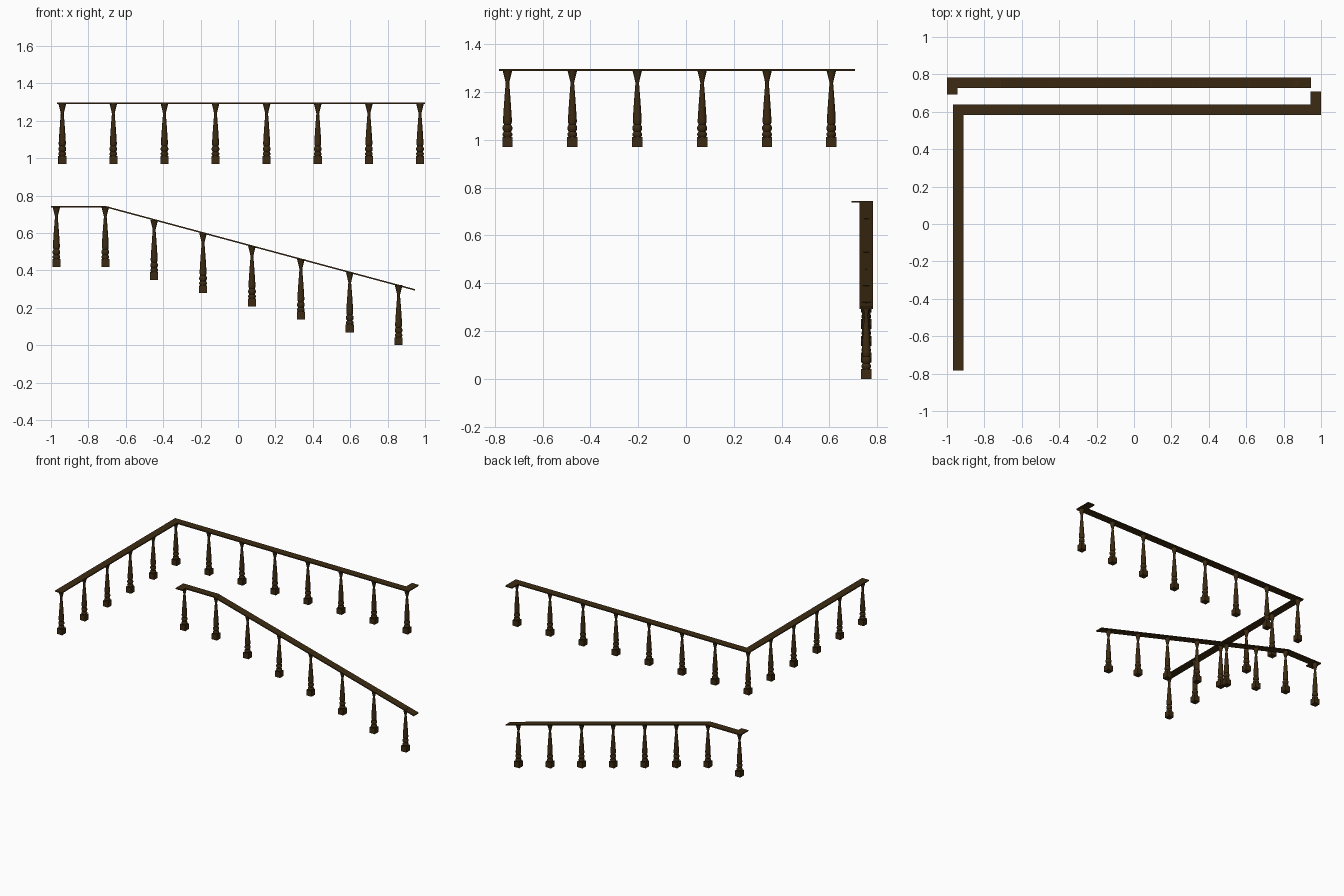
import bpy, bmesh, math
from mathutils import Vector

cube = bpy.data.objects.get("Cube")
if cube:
    bpy.data.objects.remove(cube, do_unlink=True)

wood = bpy.data.materials.new("dark_brown_wood")
wood.use_nodes = True
colour = (0.046, 0.024, 0.006, 1)
wood.diffuse_color = colour
wood.node_tree.nodes["Principled BSDF"].inputs["Base Color"].default_value = colour

HALF = 0.028      # half width of the handrail
THICK = 0.008     # handrail thickness
HEIGHT = 0.322    # baluster height


def finish(bm, name):
    bmesh.ops.recalc_face_normals(bm, faces=bm.faces)
    mesh = bpy.data.meshes.new(name)
    bm.to_mesh(mesh)
    bm.free()
    mesh.materials.append(wood)
    return mesh


def place(mesh, name, location=(0, 0, 0)):
    obj = bpy.data.objects.new(name, mesh)
    obj.location = location
    bpy.context.collection.objects.link(obj)
    return obj


def loft(bm, rings):
    for a, b in zip(rings, rings[1:]):
        n = len(a)
        for i in range(n):
            bm.faces.new((a[i], a[(i + 1) % n], b[(i + 1) % n], b[i]))
    bm.faces.new(rings[0])
    bm.faces.new(rings[-1])


def handrail(name, path):
    """Flat board swept along a path, mitred at the corners."""
    pts = [Vector(p) for p in path]
    dirs = [(b - a).to_2d().normalized() for a, b in zip(pts, pts[1:])]
    bm = bmesh.new()
    rings = []
    for i, p in enumerate(pts):
        d0, d1 = dirs[max(i - 1, 0)], dirs[min(i, len(dirs) - 1)]
        n0, n1 = Vector((-d0.y, d0.x)), Vector((-d1.y, d1.x))
        side = (n0 + n1) / (1 + n0.dot(n1)) * HALF
        side = side.to_3d()
        down = Vector((0, 0, -THICK))
        rings.append([bm.verts.new(v) for v in
                      (p + side, p - side, p - side + down, p + side + down)])
    loft(bm, rings)
    return place(finish(bm, name), name)


def baluster_mesh():
    """Square foot block below a turned shaft with two beads and a flared top."""
    bm = bmesh.new()
    foot = [[bm.verts.new((x, y, z)) for x, y in
             ((-.0215, -.0215), (.0215, -.0215), (.0215, .0215), (-.0215, .0215))]
            for z in (0, 0.042)]
    loft(bm, foot)
    profile = [(.016, .042), (.0205, .050), (.0205, .056), (.015, .064),
               (.0205, .074), (.0205, .084), (.015, .094), (.0185, .104),
               (.0185, .115), (.015, .170), (.011, .225), (.0075, .268),
               (.011, .284), (.0205, HEIGHT)]
    sides = 12
    rings = [[bm.verts.new((r * math.cos(math.tau * i / sides),
                            r * math.sin(math.tau * i / sides), z))
              for i in range(sides)] for r, z in profile]
    loft(bm, rings)
    return finish(bm, "baluster")


# Upper landing rail: side run, long back run and short return
TOP = 1.297
handrail("upper_handrail", [(-.939, -.782, TOP), (-.939, .611, TOP),
                            (.972, .611, TOP), (.972, .708, TOP)])
# Stair rail: short return, level part and sloping run
LEVEL, LOW = .745, .300
KNEE, END = -.71, .946
handrail("stair_handrail", [(-.972, .692, LEVEL), (-.972, .754, LEVEL),
                            (KNEE, .754, LEVEL), (END, .754, LOW)])

# Balusters, all sharing one turned shape
shape = baluster_mesh()
for i in range(8):
    x = -.940 + i * .2733
    place(shape, f"upper_back_baluster_{i + 1}", (x, .608, TOP - .005 - HEIGHT))
for i in range(5):
    y = -.747 + i * .2715
    place(shape, f"upper_side_baluster_{i + 1}", (-.939, y, TOP - .005 - HEIGHT))
for i in range(8):
    x = -.971 + i * .2614
    z = LEVEL - max(0, x - KNEE) * (LEVEL - LOW) / (END - KNEE)
    place(shape, f"stair_baluster_{i + 1}", (x, .754, max(0, z - .004 - HEIGHT)))

# Smooth the turned shafts, keeping their edges crisp
bpy.ops.object.select_all(action='DESELECT')
first = bpy.data.objects["stair_baluster_1"]
first.select_set(True)
bpy.context.view_layer.objects.active = first
bpy.ops.object.shade_smooth_by_angle(angle=math.radians(35))
